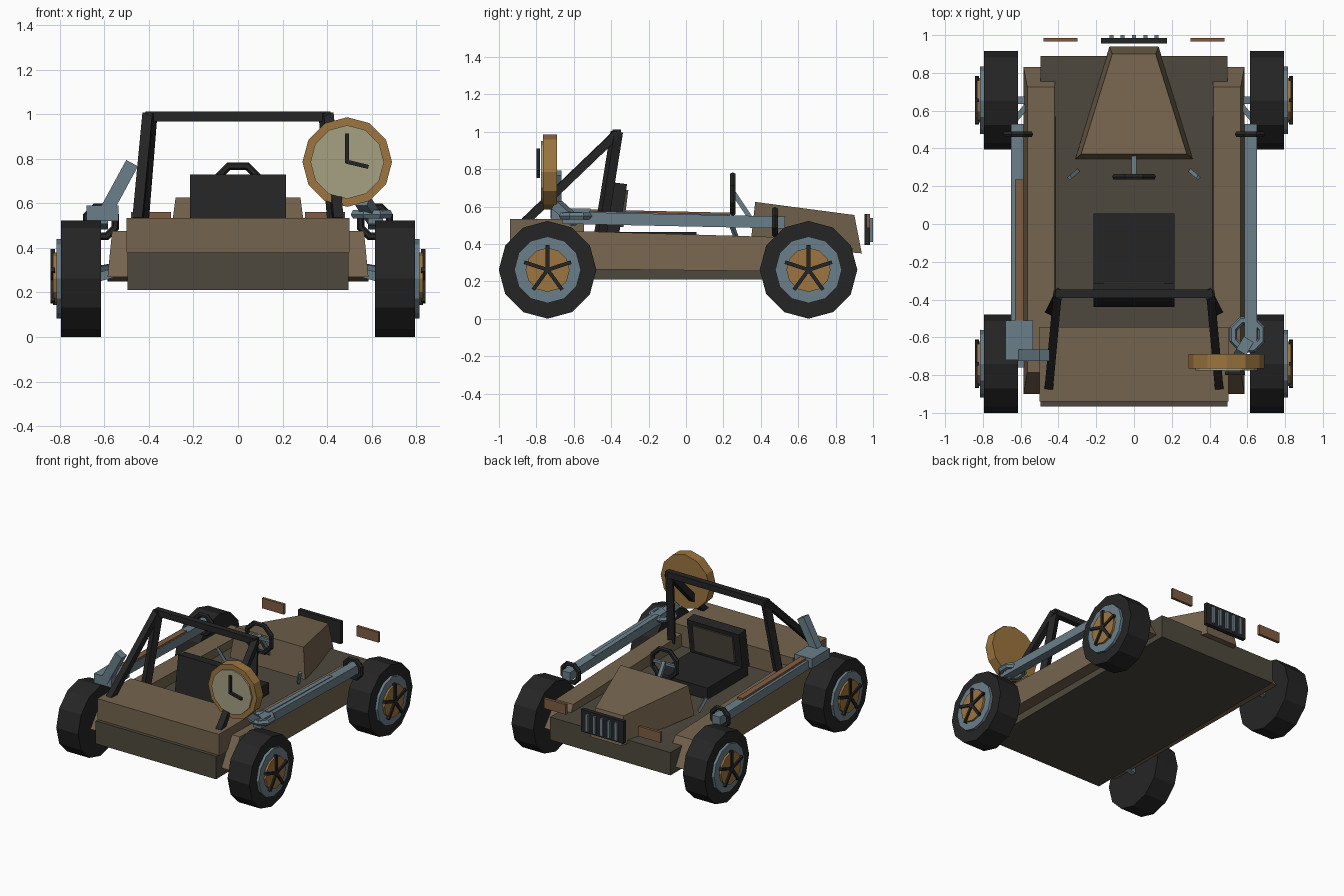
import bpy, bmesh, math
from mathutils import Vector, Matrix

if "Cube" in bpy.data.objects:
    bpy.data.objects.remove(bpy.data.objects["Cube"])


def material(name, r, g, b):
    m = bpy.data.materials.new(name)
    lin = [((c / 255 + 0.055) / 1.055) ** 2.4 for c in (r, g, b)]
    m.diffuse_color = (*lin, 1)
    m.use_nodes = True
    m.node_tree.nodes["Principled BSDF"].inputs["Base Color"].default_value = m.diffuse_color
    return m


BROWN = material("brown_paint", 117, 100, 78)
OLIVE = material("dark_olive", 78, 73, 61)
BLACK = material("black", 37, 37, 38)
STEEL = material("blue_grey_metal", 106, 127, 138)
GOLD = material("gold", 156, 117, 62)
COPPER = material("copper", 128, 92, 66)
CREAM = material("cream", 166, 161, 131)


def finish(name, bm, mat):
    bmesh.ops.recalc_face_normals(bm, faces=bm.faces)
    me = bpy.data.meshes.new(name)
    bm.to_mesh(me)
    bm.free()
    me.materials.append(mat)
    ob = bpy.data.objects.new(name, me)
    bpy.context.collection.objects.link(ob)
    return ob


def loft(name, a, b, mat):
    """Solid between two four-cornered loops."""
    bm = bmesh.new()
    va = [bm.verts.new(p) for p in a]
    vb = [bm.verts.new(p) for p in b]
    bm.faces.new(va)
    bm.faces.new(vb)
    for i in range(4):
        j = (i + 1) % 4
        bm.faces.new((va[i], va[j], vb[j], vb[i]))
    return finish(name, bm, mat)


def rect(x0, x1, y0, y1, z0, z1):
    """Loop in plan; z0 is the height at y0 and z1 at y1."""
    return [(x0, y0, z0), (x1, y0, z0), (x1, y1, z1), (x0, y1, z1)]


def box(name, x0, x1, y0, y1, z0, z1, mat):
    return loft(name, rect(x0, x1, y0, y1, z0, z0), rect(x0, x1, y0, y1, z1, z1), mat)


def bar(name, p, q, w, h, mat):
    """Rectangular bar from p to q."""
    p, q = Vector(p), Vector(q)
    d = q - p
    rot = d.to_track_quat('Y', 'Z').to_matrix().to_4x4()
    bm = bmesh.new()
    bmesh.ops.create_cube(bm, size=1, matrix=Matrix.Translation((p + q) / 2) @ rot
                          @ Matrix.Diagonal((w, d.length, h, 1)))
    return finish(name, bm, mat)


def disc(name, centre, r, depth, axis, mat, sides=12):
    """Cylinder along X or Y with a corner at the top."""
    bm = bmesh.new()
    pts = []
    for k in (-depth / 2, depth / 2):
        ring = []
        for i in range(sides):
            a = 2 * math.pi * i / sides
            u, v = r * math.sin(a), r * math.cos(a)
            off = (k, u, v) if axis == 'X' else (u, k, v)
            ring.append(bm.verts.new(Vector(centre) + Vector(off)))
        bm.faces.new(ring)
        pts.append(ring)
    for i in range(sides):
        j = (i + 1) % sides
        bm.faces.new((pts[0][i], pts[0][j], pts[1][j], pts[1][i]))
    return finish(name, bm, mat)


def ring(name, centre, R, r, axis, mat, sides=8, tube=6):
    """Faceted torus around Y or Z."""
    bm = bmesh.new()
    grid = []
    for i in range(sides):
        a = 2 * math.pi * (i + 0.5) / sides
        row = []
        for k in range(tube):
            b = 2 * math.pi * k / tube
            d, h = R + r * math.cos(b), r * math.sin(b)
            u, v = d * math.cos(a), d * math.sin(a)
            off = (u, h, v) if axis == 'Y' else (u, v, h)
            row.append(bm.verts.new(Vector(centre) + Vector(off)))
        grid.append(row)
    for i in range(sides):
        for k in range(tube):
            i2, k2 = (i + 1) % sides, (k + 1) % tube
            bm.faces.new((grid[i][k], grid[i2][k], grid[i2][k2], grid[i][k2]))
    return finish(name, bm, mat)


# Chassis tub, rear deck and tapered hood
box("chassis", -0.495, 0.495, -0.965, 0.89, 0.21, 0.38, OLIVE)
box("rear_deck", -0.5, 0.5, -0.94, -0.545, 0.38, 0.535, BROWN)
loft("hood",
     [(-0.31, 0.345, 0.40), (0.31, 0.345, 0.40), (0.28, 0.37, 0.625), (-0.28, 0.37, 0.625)],
     [(-0.13, 0.94, 0.35), (0.13, 0.94, 0.35), (0.115, 0.9, 0.555), (-0.115, 0.9, 0.555)], BROWN)

# Grille and lamps ahead of the hood
box("grille", -0.175, 0.175, 0.955, 0.985, 0.395, 0.56, BLACK)
for i in range(5):
    x = (i - 2) * 0.06
    box("grille_bar", x - 0.011, x + 0.011, 0.985, 1.0, 0.41, 0.54, STEEL)

# Seat
box("seat_cushion", -0.215, 0.215, -0.42, 0.055, 0.38, 0.465, BLACK)
loft("seat_back", rect(-0.215, 0.215, -0.44, -0.36, 0.44, 0.44),
     rect(-0.215, 0.215, -0.395, -0.315, 0.73, 0.72), BLACK)
loft("seat_panel", rect(-0.165, 0.165, -0.36, -0.334, 0.49, 0.49),
     rect(-0.165, 0.165, -0.33, -0.308, 0.69, 0.69), OLIVE)

# Steering
ring("steering_wheel", (0, 0.25, 0.667), 0.108, 0.018, 'Y', BLACK)
bar("steering_column", (0, 0.25, 0.68), (0, 0.37, 0.5), 0.025, 0.025, STEEL)
bar("steering_spoke", (-0.1, 0.25, 0.667), (0.1, 0.25, 0.667), 0.02, 0.02, STEEL)

# Top bar of the roll cage
bar("cage_top_bar", (-0.415, -0.37, 0.99), (0.415, -0.37, 0.99), 0.045, 0.045, BLACK)

# Parts repeated on both sides
for s in (-1, 1):
    loft("side_pod", rect(s * 0.41, s * 0.585, -0.9, 0.83, 0.27, 0.25),
         rect(s * 0.42, s * 0.565, -0.785, 0.725, 0.475, 0.43), BROWN)
    box("lamp", s * 0.3, s * 0.48, 0.965, 0.985, 0.485, 0.56, COPPER)
    bar("cage_post", (s * 0.44, -0.46, 0.44), (s * 0.395, -0.37, 1.0), 0.05, 0.05, BLACK)
    bar("cage_brace", (s * 0.45, -0.86, 0.52), (s * 0.405, -0.37, 0.99), 0.045, 0.045, BLACK)
    bar("side_pipe", (s * 0.617, -0.66, 0.54), (s * 0.617, 0.53, 0.515), 0.066, 0.064, STEEL)
    ring("pipe_collar", (s * 0.615, 0.475, 0.517), 0.07, 0.018, 'Y', BLACK)
    bar("lever", (s * 0.34, 0.245, 0.5), (s * 0.3, 0.28, 0.4), 0.02, 0.02, STEEL)
    bar("steering_arm", (s * 0.53, 0.67, 0.32), (s * 0.64, 0.54, 0.3), 0.03, 0.03, STEEL)
    for y in (-0.74, 0.655):
        z = 0.262
        bar("suspension_arm", (s * 0.48, y, 0.31), (s * 0.65, y, z), 0.04, 0.04, STEEL)
        disc("tyre", (s * 0.705, y, z), 0.261, 0.18, 'X', BLACK)
        disc("rim", (s * 0.8, y, z), 0.178, 0.03, 'X', STEEL)
        disc("hub", (s * 0.815, y, z), 0.118, 0.03, 'X', GOLD)
        for k in range(5):
            a = 2 * math.pi * k / 5
            bar("spoke", (s * 0.831, y, z),
                (s * 0.831, y + 0.132 * math.sin(a), z + 0.132 * math.cos(a)),
                0.02, 0.02, BLACK)

# Pipe trims, left gearbox and its slat
bar("copper_strip", (-0.608, -0.52, 0.572), (-0.608, 0.235, 0.555), 0.045, 0.025, COPPER)
bar("pipe_trim", (0.602, -0.52, 0.566), (0.602, 0.225, 0.548), 0.035, 0.02, STEEL)
box("gearbox", -0.68, -0.535, -0.72, -0.51, 0.52, 0.59, STEEL)
bar("slat", (-0.6, -0.695, 0.55), (-0.475, -0.695, 0.78), 0.06, 0.06, STEEL)

# Clock with its stand
ring("clock_stand", (0.6, -0.585, 0.55), 0.08, 0.022, 'Z', STEEL)
bar("stand_stem", (0.62, -0.59, 0.52), (0.56, -0.69, 0.61), 0.06, 0.05, STEEL)
disc("clock_case", (0.49, -0.727, 0.785), 0.201, 0.075, 'Y', GOLD)
disc("clock_face", (0.49, -0.766, 0.785), 0.165, 0.02, 'Y', CREAM)
bar("minute_hand", (0.49, -0.79, 0.78), (0.49, -0.79, 0.912), 0.018, 0.018, BLACK)
bar("hour_hand", (0.485, -0.79, 0.787), (0.585, -0.79, 0.763), 0.018, 0.018, BLACK)
